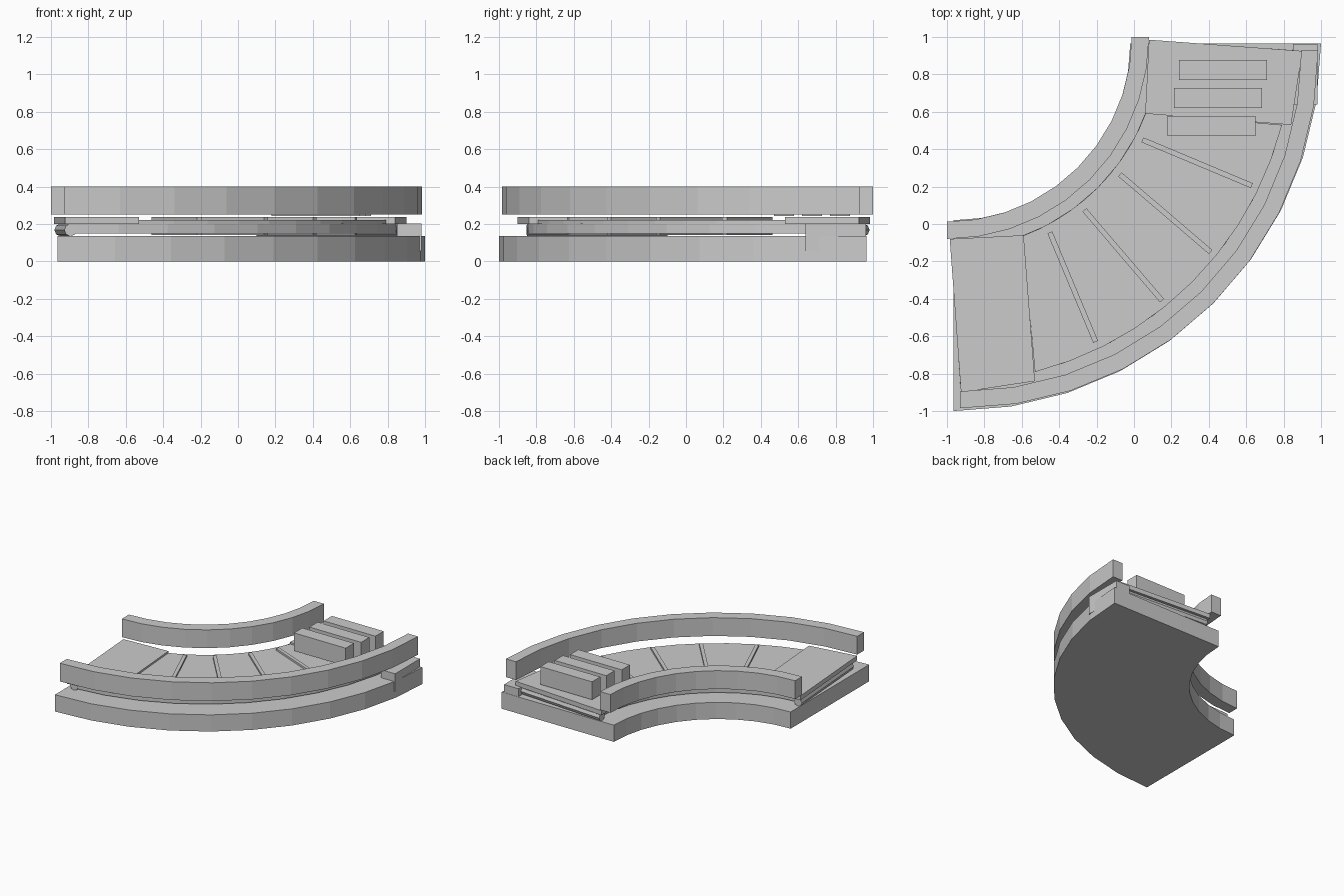
import bpy, bmesh, math
from mathutils import Vector

if "Cube" in bpy.data.objects:
    bpy.data.objects.remove(bpy.data.objects["Cube"])


def make(name, bm):
    bmesh.ops.recalc_face_normals(bm, faces=bm.faces)
    me = bpy.data.meshes.new(name)
    bm.to_mesh(me)
    bm.free()
    ob = bpy.data.objects.new(name, me)
    bpy.context.collection.objects.link(ob)
    return ob


def prism(name, pts, z0, z1):
    """Extrude a flat outline between two heights."""
    bm = bmesh.new()
    lo = [bm.verts.new((x, y, z0)) for x, y in pts]
    hi = [bm.verts.new((x, y, z1)) for x, y in pts]
    n = len(pts)
    bm.faces.new(lo[::-1])
    bm.faces.new(hi)
    for i in range(n):
        j = (i + 1) % n
        bm.faces.new((lo[i], lo[j], hi[j], hi[i]))
    return make(name, bm)


def arc(c, r, margin, n):
    """Quarter bend about (-c, c), shortened by margin degrees at each end."""
    step = (90 - 2 * margin) / n
    angles = [math.radians(margin + i * step) for i in range(n + 1)]
    return [(-c + r * math.cos(a), c - r * math.sin(a)) for a in angles]


def bend(name, c, r0, r1, z0, z1, m0=0, m1=0, n=10):
    return prism(name, arc(c, r0, m0, n) + arc(c, r1, m1, n)[::-1], z0, z1)


def flip(p):
    """Mirror a plan point across the bend's diagonal."""
    return (-p[1], -p[0])


def bar(name, a, b, width, z0, z1):
    a, b = Vector(a), Vector(b)
    d = (b - a).normalized()
    s = Vector((-d.y, d.x)) * width / 2
    return prism(name, [tuple(p) for p in (a - s, b - s, b + s, a + s)], z0, z1)


def drum(name, a, b, z, r):
    a, b = Vector((*a, z)), Vector((*b, z))
    bm = bmesh.new()
    bmesh.ops.create_cone(bm, cap_ends=True, segments=8, radius1=r, radius2=r,
                          depth=(b - a).length)
    ob = make(name, bm)
    ob.location = (a + b) / 2
    ob.rotation_mode = 'QUATERNION'
    ob.rotation_quaternion = (b - a).to_track_quat('Z', 'Y')
    return ob


def box(name, x0, x1, y0, y1, z0, z1):
    return prism(name, [(x0, y0), (x1, y0), (x1, y1), (x0, y1)], z0, z1)


# base and the two floating side rails
bend("base", 0.965, 0.945, 1.965, 0, 0.137)
bend("inner_rail", 1.0, 0.988, 1.08, 0.25, 0.40)
bend("outer_rail", 0.93, 1.825, 1.915, 0.25, 0.40)

# belt: lower bed runs the full bend, upper surface between the end plates
bend("belt_bed", 0.99, 1.125, 1.84, 0.15, 0.20, 1.5, 2.5)
bend("belt_surface", 0.99, 1.125, 1.84, 0.20, 0.222, 20.5, 14.5)

# end plates and end drums
plate = [(0.08, 0.985), (0.90, 0.925), (0.84, 0.53), (0.06, 0.59)]
ends = [(0.10, 0.948), (0.85, 0.895)]
prism("end_plate_right", plate, 0.20, 0.237)
prism("end_plate_left", [flip(p) for p in plate], 0.20, 0.237)
drum("end_drum_right", *ends, 0.168, 0.034)
drum("end_drum_left", *[flip(p) for p in ends], 0.168, 0.034)

# slats across the belt
for i, (a, b) in enumerate([((0.045, 0.45), (0.63, 0.205)),
                            ((-0.075, 0.265), (0.41, -0.15))]):
    bar(f"slat_right_{i}", a, b, 0.028, 0.14, 0.238)
    bar(f"slat_left_{i}", flip(a), flip(b), 0.028, 0.14, 0.238)

# cargo blocks on the right end plate
for i, (x, y) in enumerate([(0.18, 0.47), (0.215, 0.62), (0.24, 0.77)]):
    box(f"cargo_block_{i}", x, x + 0.47, y, y + 0.107, 0.243, 0.39)

# drive housing at the outer right corner
box("drive_housing", 0.85, 0.98, 0.64, 0.963, 0.055, 0.203)
